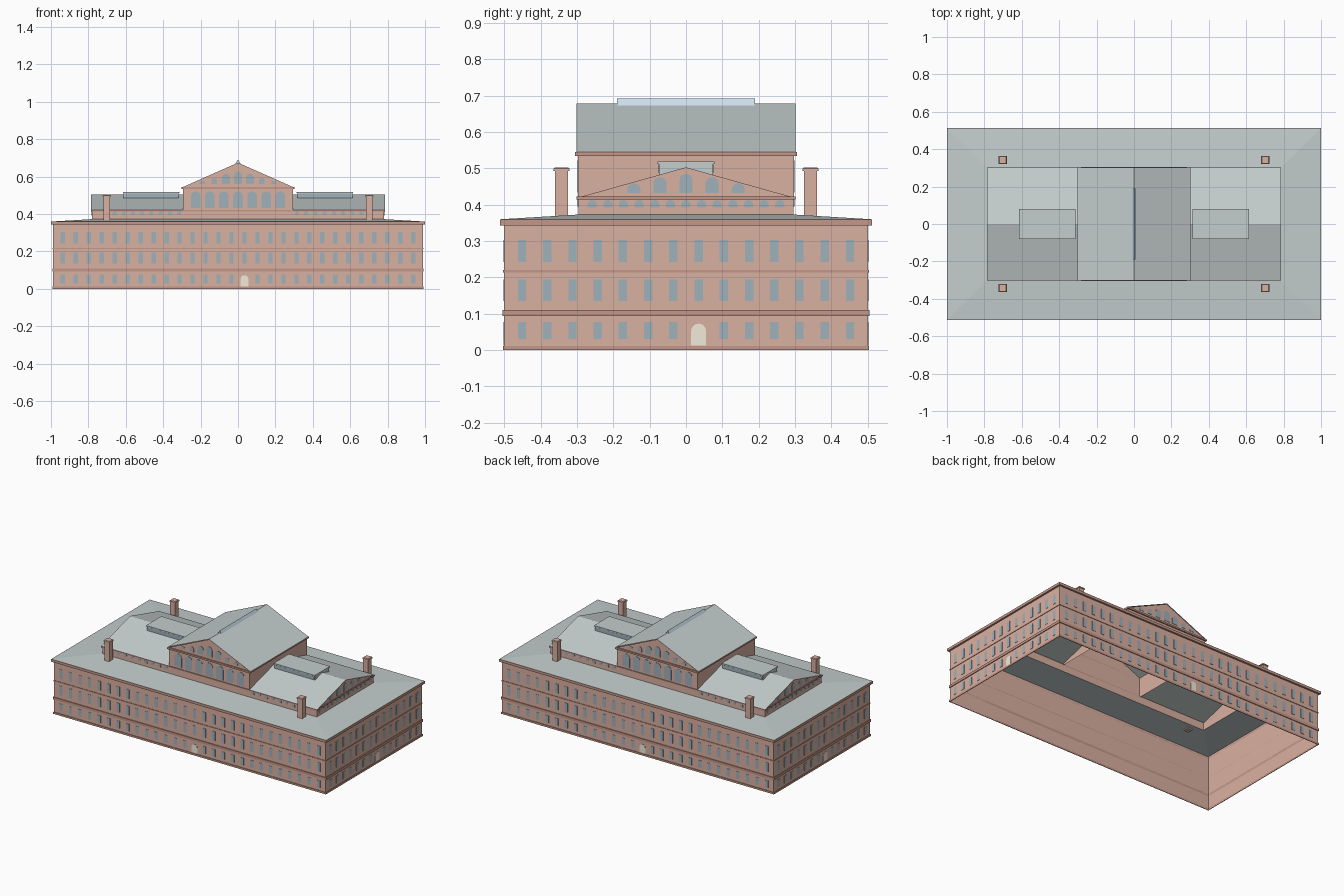
import bpy, math
from mathutils import Matrix

if "Cube" in bpy.data.objects:
    bpy.data.objects.remove(bpy.data.objects["Cube"])

def mat(name, r, g, b):
    m = bpy.data.materials.new(name)
    m.diffuse_color = (r, g, b, 1)
    m.use_nodes = True
    m.node_tree.nodes["Principled BSDF"].inputs["Base Color"].default_value = m.diffuse_color
    return m

BRICK = mat("brick", 0.70, 0.44, 0.36)
TRIM = mat("trim", 0.56, 0.31, 0.25)
ROOF = mat("roof_metal", 0.55, 0.62, 0.61)
GLASS = mat("window_glass", 0.35, 0.44, 0.50)
SKY = mat("skylight_glass", 0.60, 0.73, 0.84)
CREAM = mat("door_cream", 0.88, 0.83, 0.70)

def make(name, verts, faces, m):
    me = bpy.data.meshes.new(name)
    me.from_pydata(verts, [], faces)
    me.materials.append(m)
    ob = bpy.data.objects.new(name, me)
    bpy.context.collection.objects.link(ob)
    return ob

def rect(hx, hy, z, cx=0, cy=0):
    return [(cx - hx, cy - hy, z), (cx + hx, cy - hy, z), (cx + hx, cy + hy, z), (cx - hx, cy + hy, z)]

def loft(name, loops, m, close=False, cap_top=False, cap_bottom=False):
    """Skin a stack of four-sided loops; close joins last to first."""
    n = len(loops)
    faces = []
    for i in range(n if close else n - 1):
        a, b = 4 * i, 4 * ((i + 1) % n)
        faces += [(a + j, a + (j + 1) % 4, b + (j + 1) % 4, b + j) for j in range(4)]
    if cap_top:
        faces.append(tuple(range(4 * n - 4, 4 * n)))
    if cap_bottom:
        faces.append((3, 2, 1, 0))
    return make(name, [v for l in loops for v in l], faces, m)

def band(name, hx, hy, z0, z1, out, m=TRIM):
    """Hollow moulding running round a wall of half size hx, hy."""
    ox, oy = hx + out, hy + out
    return loft(name, [rect(hx, hy, z0), rect(ox, oy, z0), rect(ox, oy, z1), rect(hx, hy, z1)], m, close=True)

def openings(name, items, dist, side, m):
    """Thin panels on a wall; items are (u, z0, width, height, arched)."""
    verts, faces = [], []
    rot = Matrix.Rotation(side * math.pi / 2, 3, 'Z')
    for u, z0, w, h, arched in items:
        r = w / 2
        if arched:
            rise = min(r, h * 0.6)
            pts = [(u - r, z0), (u + r, z0)]
            pts += [(u + r * math.cos(math.pi * k / 8), z0 + h - rise + rise * math.sin(math.pi * k / 8))
                    for k in range(9)]
        else:
            pts = [(u - r, z0), (u + r, z0), (u + r, z0 + h), (u - r, z0 + h)]
        n, b = len(pts), len(verts)
        verts += [tuple(rot @ Matrix.Translation((x, -dist - 0.002, z)).translation) for x, z in pts]
        verts += [tuple(rot @ Matrix.Translation((x, -dist, z)).translation) for x, z in pts]
        faces.append(tuple(range(b, b + n)))
        faces += [(b + i, b + n + i, b + n + (i + 1) % n, b + (i + 1) % n) for i in range(n)]
    return make(name, verts, faces, m)

def roof_pair(name, half, length0, length1, z0, z1, along_x, m):
    """Two slopes meeting at a ridge."""
    v = [(-half, length0, z0), (0, length0, z1), (half, length0, z0),
         (-half, length1, z0), (0, length1, z1), (half, length1, z0)]
    if along_x:
        v = [(y, -x, z) for x, y, z in v]
    return make(name, v, [(0, 1, 4, 3), (1, 2, 5, 4)], m)

def gable(name, half, dist, z0, z1, side):
    rot = Matrix.Rotation(side * math.pi / 2, 3, 'Z')
    v = [(-half, -dist, z0), (half, -dist, z0), (0, -dist, z1)]
    return make(name, [tuple(rot @ Matrix.Translation(p).translation) for p in v], [(0, 1, 2)], BRICK)

# Main body walls and mouldings
WX, WY = 0.988, 0.5
loft("main_walls", [rect(WX, WY, 0), rect(WX, WY, 0.36)], BRICK)
band("plinth", WX, WY, 0, 0.012, 0.004)
band("lower_string_course", WX, WY, 0.094, 0.11, 0.005)
band("upper_string_course", WX, WY, 0.214, 0.22, 0.003)
band("cornice", WX, WY, 0.343, 0.36, 0.012)

# Windows and doors on the four facades
for side in range(4):
    n, dist = (28, WY) if side % 2 == 0 else (14, WX)
    us = [(i - (n - 1) / 2) * 0.0694 for i in range(n)]
    wins = [(u, z, 0.023, h, False) for z, h in ((0.03, 0.048), (0.135, 0.06), (0.242, 0.061))
            for i, u in enumerate(us) if not (z < 0.1 and i == n // 2)]
    openings(f"facade_windows_{side}", wins, dist, side, GLASS)
    openings(f"door_{side}", [(us[n // 2], 0.013, 0.041, 0.06, True)], dist, side, CREAM)

# Low hipped roof around the raised clerestory
CX, CY = 0.78, 0.296
loft("low_roof", [rect(WX + 0.01, WY + 0.01, 0.36), rect(CX, CY, 0.373)], ROOF)
loft("clerestory_walls", [rect(CX, CY, 0.373), rect(CX, CY, 0.42)], BRICK)
band("clerestory_cornice", CX, CY, 0.415, 0.423, 0.005)

# Wings: gabled roofs, end gables, roof lanterns
for s, side in ((1, 1), (-1, 3)):
    tag = "right" if s > 0 else "left"
    roof_pair(f"{tag}_wing_roof", 0.30, s * 0.293, s * 0.785, 0.423, 0.505, True, ROOF)
    gable(f"{tag}_wing_gable", 0.296, CX, 0.42, 0.503, side)
    arches = [(i * 0.0718, 0.432, 0.036, h, True)
              for i, h in zip(range(-2, 3), (0.027, 0.044, 0.053, 0.044, 0.027))]
    arches += [(i * 0.043, 0.393, 0.025, 0.02, True) for i in range(-6, 7)]
    openings(f"{tag}_wing_end_arches", arches, CX, side, GLASS)
    loft(f"{tag}_lantern", [rect(0.147, 0.074, 0.482, s * 0.464), rect(0.147, 0.074, 0.512, s * 0.464)], ROOF)
    loft(f"{tag}_lantern_cap", [rect(0.15, 0.079, 0.512, s * 0.464), rect(0.15, 0.079, 0.519, s * 0.464)],
         ROOF, cap_top=True, cap_bottom=True)
    for f in (0, 2):
        u = s * 0.464 * (1 if f == 0 else -1)
        openings(f"{tag}_lantern_glass_{f}", [(u, 0.487, 0.285, 0.023, False)], 0.074, f, GLASS)
for f in (0, 2):
    openings(f"clerestory_arches_{f}", [(s * (0.315 + i * 0.0493), 0.395, 0.021, 0.02, True)
             for s in (-1, 1) for i in range(8)], CY, f, GLASS)

# Central hall
HX, HY = 0.293, 0.297
loft("hall_walls", [rect(HX, HY, 0.415), rect(HX, HY, 0.545)], BRICK)
band("hall_cornice", HX, HY, 0.534, 0.545, 0.008)
roof_pair("hall_roof", 0.302, -0.301, 0.301, 0.545, 0.678, False, ROOF)
for f in (0, 2):
    gable(f"hall_gable_{f}", HX, HY, 0.545, 0.675, f)
    arches = [(i * 0.0755, 0.433, 0.052, 0.088, True) for i in range(-3, 4)]
    hs = (0.018, 0.034, 0.055, 0.067, 0.055, 0.034, 0.018)
    arches += [(i * 0.064, 0.56, 0.03 if abs(i) > 1 else 0.042, h, True) for i, h in zip(range(-3, 4), hs)]
    openings(f"hall_arches_{f}", arches, HY, f, GLASS)

# Ridge skylight on the hall roof
roof_pair("ridge_skylight", 0.013, -0.19, 0.19, 0.671, 0.692, False, SKY)
for y in (-0.19, 0.19):
    make("ridge_skylight_end", [(-0.013, y, 0.671), (0.013, y, 0.671), (0, y, 0.692)], [(0, 1, 2)], SKY)

# Chimneys at the four corners
for sx in (-1, 1):
    for sy in (-1, 1):
        x, y = sx * 0.702, sy * 0.342
        loops = [rect(r, r, z, x, y) for r, z in
                 ((0.018, 0.363), (0.018, 0.493), (0.022, 0.493), (0.022, 0.499), (0.018, 0.503))]
        loft("chimney", loops, BRICK, cap_top=True, cap_bottom=True)
